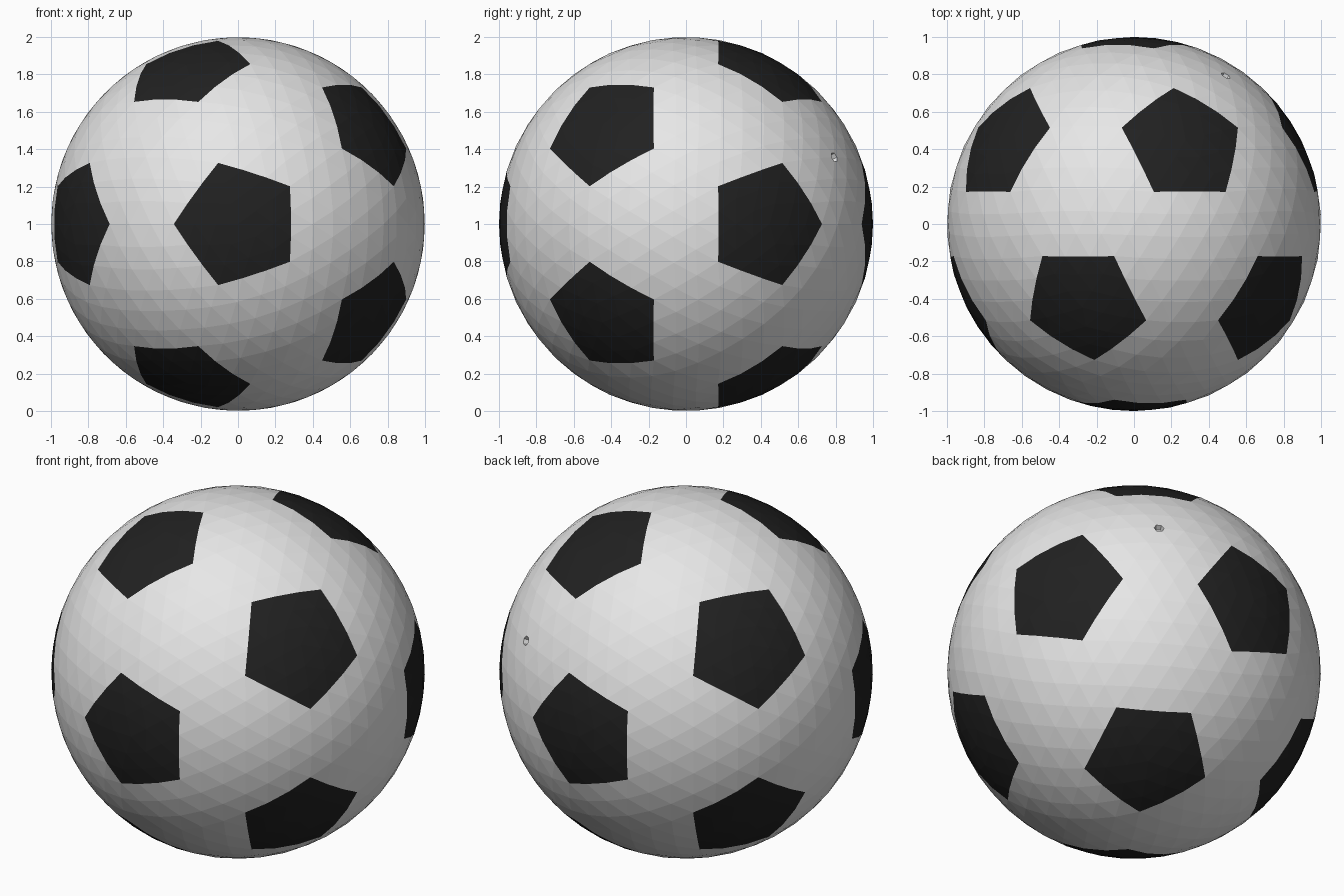
import bpy, bmesh, math
from mathutils import Vector

if "Cube" in bpy.data.objects:
    bpy.data.objects.remove(bpy.data.objects["Cube"])


def material(name, value):
    m = bpy.data.materials.new(name)
    m.diffuse_color = (value, value, value, 1)
    m.use_nodes = True
    m.node_tree.nodes["Principled BSDF"].inputs["Base Color"].default_value = m.diffuse_color
    return m


# icosahedron corners: poles on the y axis, two staggered rings of five
corners = [Vector((0, -1, 0)), Vector((0, 1, 0))]
h, r = 1 / math.sqrt(5), 2 / math.sqrt(5)
for k in range(5):
    a = math.radians(72 * k)
    corners.append(Vector((r * math.cos(a), h, r * math.sin(a))))
    corners.append(Vector((-r * math.cos(a), -h, -r * math.sin(a))))

# truncated icosahedron: cut each edge at its thirds, then take the hull
bm = bmesh.new()
for p in corners:
    for q in corners:
        if 0.1 < (p - q).length < 1.2:
            bm.verts.new((2 * p + q) / 3)
bmesh.ops.convex_hull(bm, input=bm.verts[:])
bmesh.ops.dissolve_limit(bm, angle_limit=math.radians(2),
                         verts=bm.verts[:], edges=bm.edges[:])

# pentagon panels are black, hexagon panels white
for f in bm.faces:
    f.material_index = 1 if len(f.verts) == 5 else 0

# divide the panels and blow them up to a sphere
bmesh.ops.poke(bm, faces=bm.faces[:])
for v in bm.verts:
    v.co.normalize()
bmesh.ops.subdivide_edges(bm, edges=bm.edges[:], cuts=2, use_grid_fill=True)
for v in bm.verts:
    v.co.normalize()

# valve: small hole in the middle of one hexagon panel
axis = (corners[1] + corners[2] + corners[4]).normalized()
centre = max(bm.verts, key=lambda v: v.co.dot(axis))
bmesh.ops.bevel(bm, geom=[centre], offset=0.028, offset_type='OFFSET',
                segments=1, profile=0.5, affect='VERTICES')
bm.normal_update()
cap = max(bm.faces, key=lambda f: f.calc_center_median().normalized().dot(axis))
bmesh.ops.inset_individual(bm, faces=[cap], thickness=0.003, depth=-0.03)

bmesh.ops.recalc_face_normals(bm, faces=bm.faces[:])
mesh = bpy.data.meshes.new("ball")
bm.to_mesh(mesh)
bm.free()
mesh.materials.append(material("white", 0.8))
mesh.materials.append(material("black", 0.015))
ball = bpy.data.objects.new("ball", mesh)
ball.location = (0, 0, 1)
bpy.context.collection.objects.link(ball)
